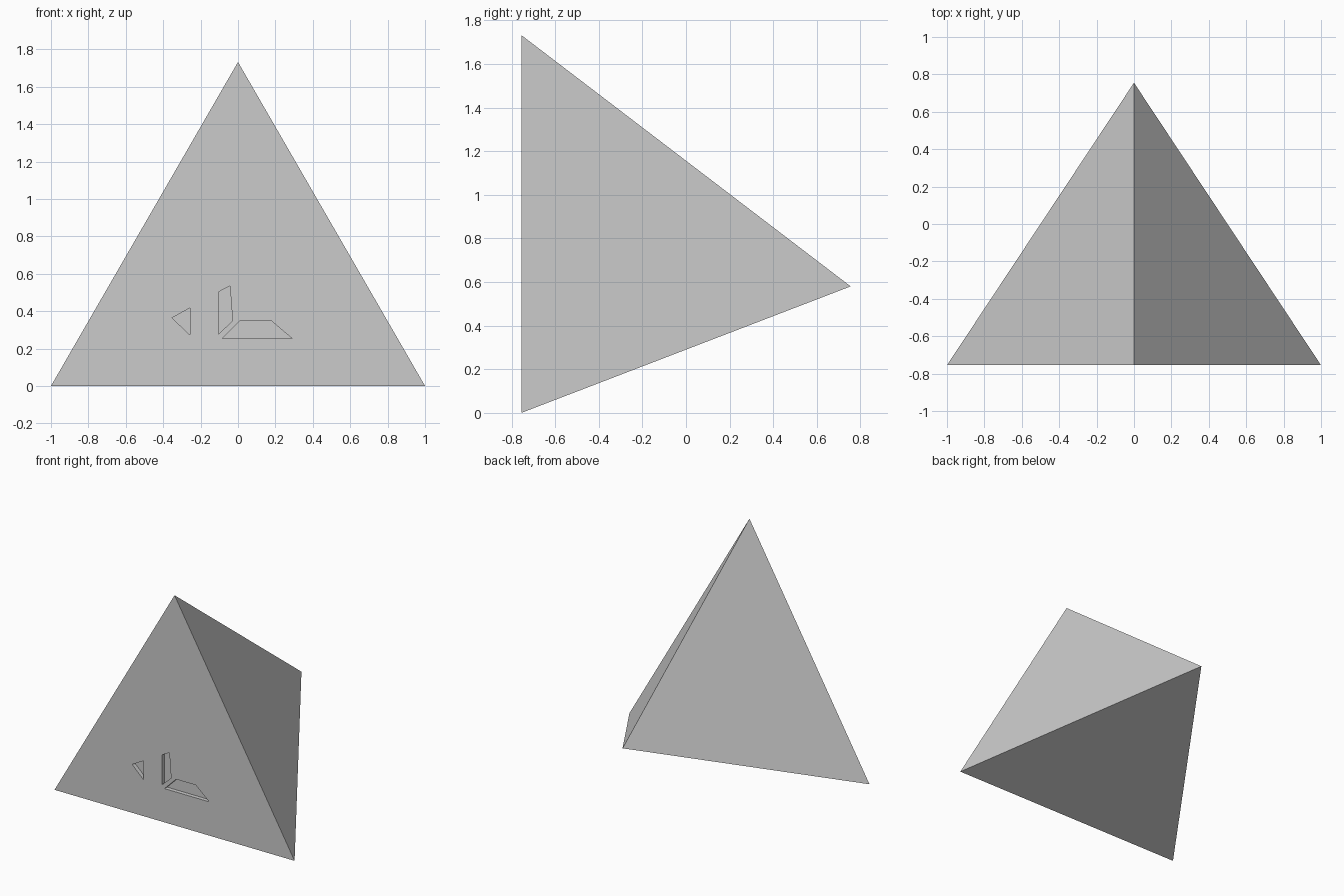
import bpy, bmesh

if "Cube" in bpy.data.objects:
    bpy.data.objects.remove(bpy.data.objects["Cube"])

FRONT = -0.755   # y of the front face
DEPTH = 0.03     # depth of the recesses


def add_object(name, bm):
    bmesh.ops.recalc_face_normals(bm, faces=bm.faces)
    mesh = bpy.data.meshes.new(name)
    bm.to_mesh(mesh)
    bm.free()
    obj = bpy.data.objects.new(name, mesh)
    bpy.context.collection.objects.link(obj)
    return obj


# Four-sided pyramid body: upright front triangle and a rear tip
bm = bmesh.new()
corners = [(-1, FRONT, 0), (1, FRONT, 0), (0, FRONT, 1.732), (0, 0.755, 0.58)]
bmesh.ops.convex_hull(bm, input=[bm.verts.new(c) for c in corners])
body = add_object("pyramid_body", bm)


# Shallow recess cut into the front face from an x-z outline
def cut_recess(name, outline):
    bm = bmesh.new()
    face = bm.faces.new([bm.verts.new((x, FRONT - 0.05, z)) for x, z in outline])
    ext = bmesh.ops.extrude_face_region(bm, geom=[face])
    verts = [g for g in ext["geom"] if isinstance(g, bmesh.types.BMVert)]
    bmesh.ops.translate(bm, verts=verts, vec=(0, 0.05 + DEPTH, 0))
    cutter = add_object(name, bm)
    cutter.hide_render = True
    cutter.hide_viewport = True
    cutter.display_type = 'WIRE'
    mod = body.modifiers.new(name, 'BOOLEAN')
    mod.operation = 'DIFFERENCE'
    mod.solver = 'EXACT'
    mod.object = cutter


cut_recess("triangle_recess_cutter",
           [(-0.353, 0.364), (-0.257, 0.417), (-0.257, 0.273)])
cut_recess("upright_recess_cutter",
           [(-0.104, 0.503), (-0.043, 0.535), (-0.029, 0.348), (-0.104, 0.278)])
cut_recess("flat_recess_cutter",
           [(-0.083, 0.254), (0.013, 0.35), (0.176, 0.35), (0.289, 0.254)])
